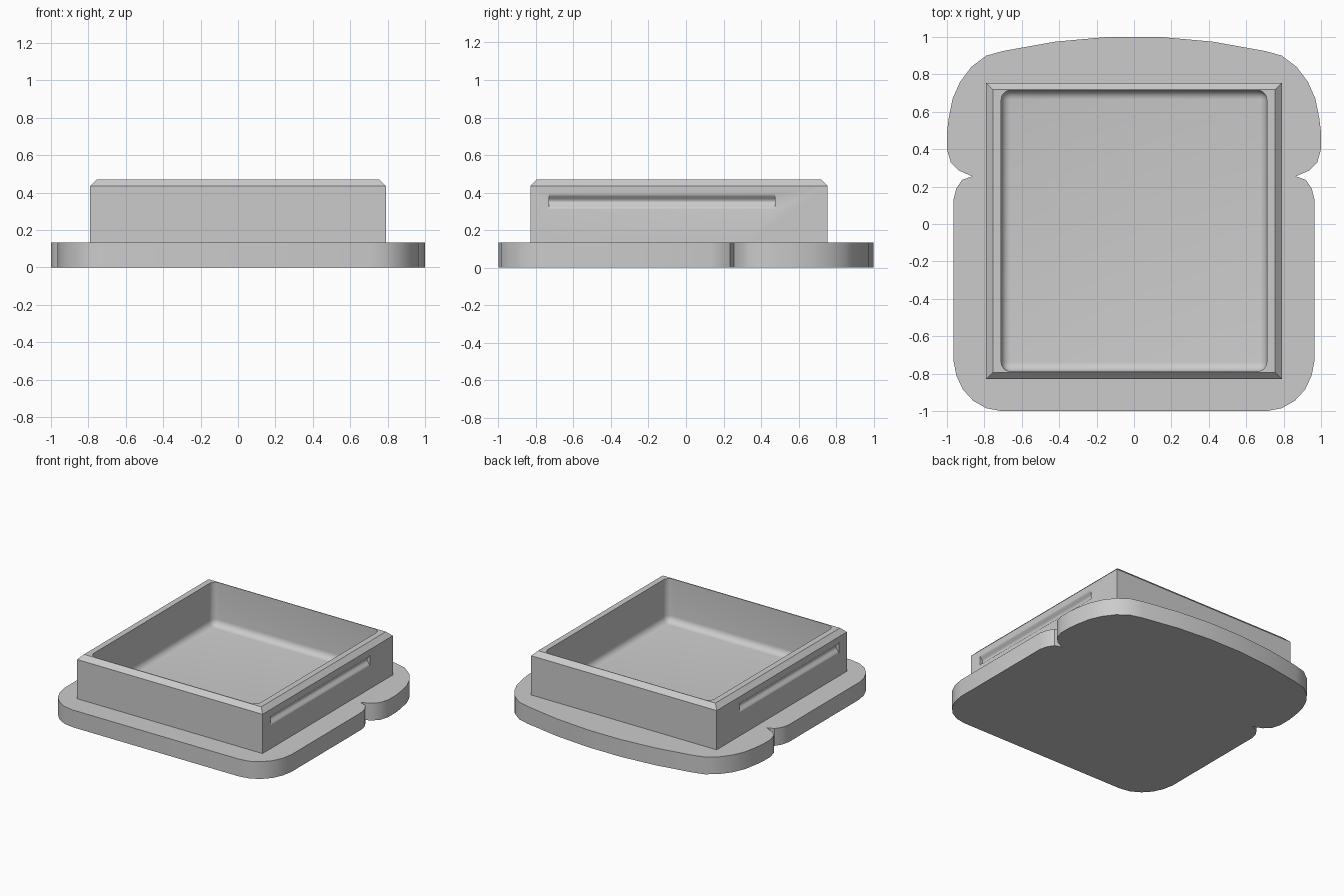
import bpy
import bmesh
import math
from mathutils import Vector

cube = bpy.data.objects.get("Cube")
if cube:
    bpy.data.objects.remove(cube, do_unlink=True)

BASE_TOP, BODY_TOP, FLOOR = 0.133, 0.47, 0.137

grey = bpy.data.materials.new("plain grey")
grey.use_nodes = True
grey.diffuse_color = (0.6, 0.6, 0.6, 1)
grey.node_tree.nodes["Principled BSDF"].inputs["Base Color"].default_value = (0.6, 0.6, 0.6, 1)


def make_object(name, bm):
    bmesh.ops.recalc_face_normals(bm, faces=bm.faces)
    mesh = bpy.data.meshes.new(name)
    bm.to_mesh(mesh)
    bm.free()
    mesh.materials.append(grey)
    obj = bpy.data.objects.new(name, mesh)
    bpy.context.collection.objects.link(obj)
    return obj


def prism(name, outline, offset):
    """Extrude a closed outline of 3D points along an offset."""
    bm = bmesh.new()
    face = bm.faces.new([bm.verts.new(p) for p in outline])
    top = bmesh.ops.extrude_face_region(bm, geom=[face])["geom"]
    bmesh.ops.translate(bm, vec=offset, verts=[v for v in top if isinstance(v, bmesh.types.BMVert)])
    return make_object(name, bm)


def block(low, high):
    bm = bmesh.new()
    bmesh.ops.create_cube(bm, size=1)
    low, high = Vector(low), Vector(high)
    bmesh.ops.scale(bm, vec=high - low, verts=bm.verts)
    bmesh.ops.translate(bm, vec=(low + high) / 2, verts=bm.verts)
    return bm


def bevel(bm, keep, width, segments):
    """Bevel the edges whose two end points pass the keep rule."""
    edges = [e for e in bm.edges if keep(*(v.co.z for v in e.verts))]
    bmesh.ops.bevel(bm, geom=edges, offset=width, offset_type='OFFSET',
                    segments=segments, profile=0.5, affect='EDGES')


def combine(target, tool, operation):
    mod = target.modifiers.new(operation.title(), 'BOOLEAN')
    mod.operation, mod.solver, mod.object = operation, 'EXACT', tool
    bpy.context.view_layer.objects.active = target
    bpy.ops.object.modifier_apply(modifier=mod.name)
    bpy.data.objects.remove(tool, do_unlink=True)


# Bread-slice base: right half of the outline, mirrored
half = [(0.14, 1.0), (0.42, 0.975), (0.70, 0.925), (0.79, 0.90), (0.87, 0.84),
        (0.93, 0.76), (0.97, 0.67), (0.99, 0.57), (1.0, 0.49), (1.0, 0.40),
        (0.98, 0.33), (0.935, 0.285), (0.865, 0.255), (0.92, 0.235), (0.95, 0.19),
        (0.965, 0.13), (0.965, -0.73), (0.95, -0.81), (0.915, -0.885),
        (0.86, -0.945), (0.79, -0.985), (0.71, -1.0)]
outline = half + [(-x, y) for x, y in reversed(half)]
tray = prism("bread_tray", [(x, y, 0) for x, y in outline], (0, 0, BASE_TOP))

# Square body with a chamfered top rim
bm = block((-0.79, -0.83, 0.06), (0.79, 0.755, BODY_TOP))
bevel(bm, lambda a, b: min(a, b) > BODY_TOP - 0.01, 0.035, 1)
combine(tray, make_object("body", bm), 'UNION')

# Cavity with rounded corners and a rounded floor edge
bm = block((-0.71, -0.788, FLOOR), (0.71, 0.715, 0.7))
bevel(bm, lambda a, b: min(a, b) < FLOOR + 0.01, 0.05, 6)
combine(tray, make_object("cavity", bm), 'DIFFERENCE')

# Soft finger groove along each side
STEPS, HALF_HEIGHT, DEPTH, MIDDLE = 12, 0.0425, 0.025, 0.352
for side in (-1, 1):
    section = []
    for i in range(STEPS + 1):
        t = 2 * i / STEPS - 1
        inset = DEPTH * (1 + math.cos(math.pi * t)) / 2
        section.append((side * (0.7905 - inset), -0.73, MIDDLE + t * HALF_HEIGHT))
    section += [(side * 0.85, -0.73, MIDDLE + HALF_HEIGHT),
                (side * 0.85, -0.73, MIDDLE - HALF_HEIGHT)]
    combine(tray, prism("groove", section, (0, 1.205, 0)), 'DIFFERENCE')

# Smooth the curves and keep the corners crisp
bpy.ops.object.select_all(action='DESELECT')
tray.select_set(True)
bpy.context.view_layer.objects.active = tray
bpy.ops.object.shade_smooth_by_angle(angle=math.radians(32))
